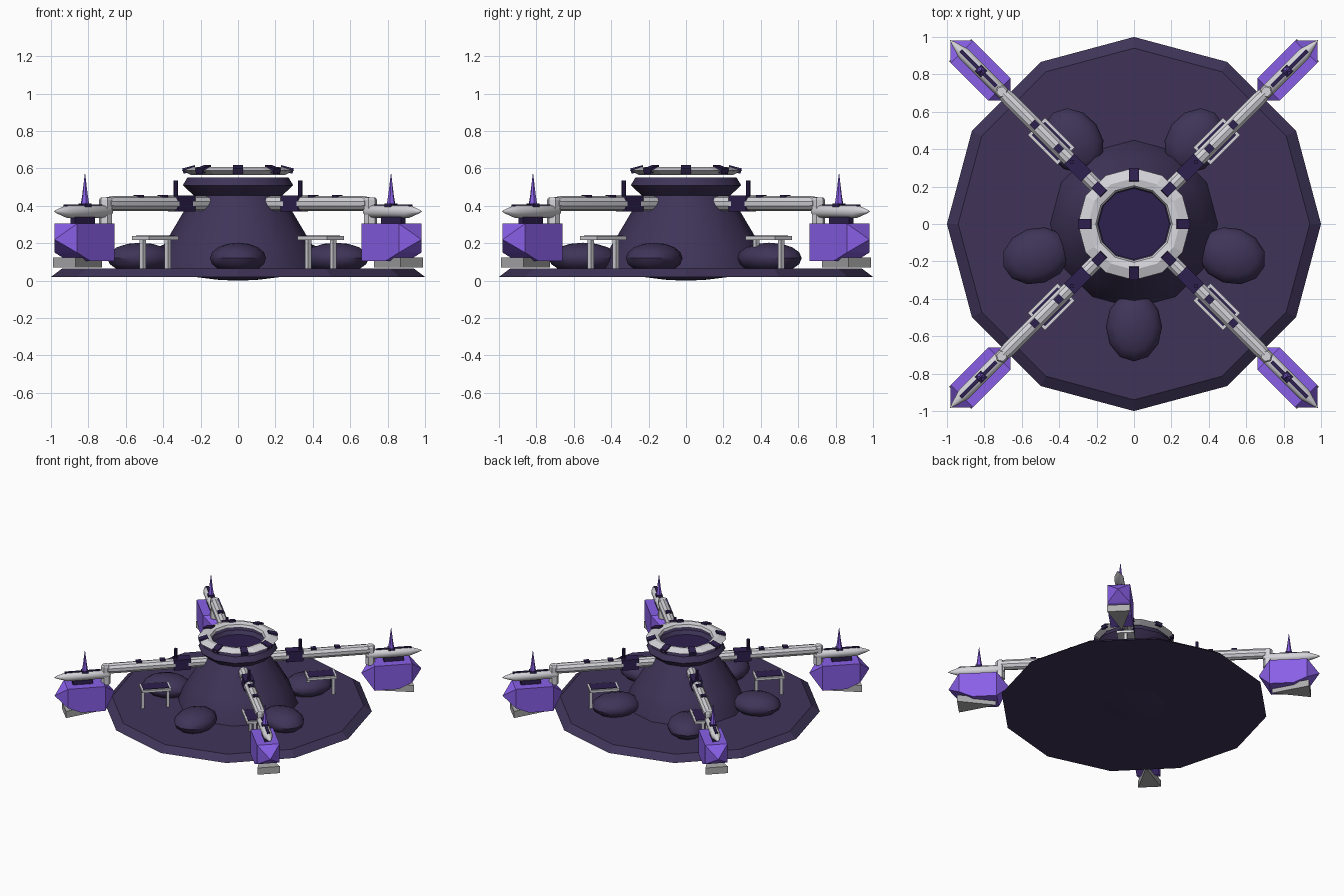
import bpy, bmesh, math
from mathutils import Matrix, Vector

if "Cube" in bpy.data.objects:
    bpy.data.objects.remove(bpy.data.objects["Cube"])


def material(name, rgb):
    m = bpy.data.materials.new(name)
    m.diffuse_color = (*rgb, 1)
    m.use_nodes = True
    m.node_tree.nodes["Principled BSDF"].inputs["Base Color"].default_value = m.diffuse_color
    return m


HULL = material("hull_purple", (0.05, 0.034, 0.098))
DARK = material("deep_purple", (0.027, 0.014, 0.075))
GLOW = material("bright_violet", (0.25, 0.115, 0.8))
PALE = material("pale_metal", (0.66, 0.66, 0.70))
STEEL = material("steel", (0.42, 0.42, 0.43))


def finish(name, bm, mat, xf=Matrix(), smooth=None):
    bmesh.ops.remove_doubles(bm, verts=bm.verts, dist=1e-5)
    bmesh.ops.recalc_face_normals(bm, faces=bm.faces)
    me = bpy.data.meshes.new(name)
    bm.to_mesh(me)
    bm.free()
    me.transform(xf)
    ob = bpy.data.objects.new(name, me)
    bpy.context.collection.objects.link(ob)
    me.materials.append(mat)
    if smooth:
        bpy.ops.object.select_all(action='DESELECT')
        ob.select_set(True)
        bpy.context.view_layer.objects.active = ob
        bpy.ops.object.shade_smooth_by_angle(angle=math.radians(smooth))
    return ob


def loft(name, rings, mat, xf=Matrix(), closed=False, smooth=None):
    """Skin equal-length rings of points; cap the ends unless closed."""
    bm = bmesh.new()
    vs = [[bm.verts.new(p) for p in r] for r in rings]
    n = len(vs[0])
    for i in range(len(vs) if closed else len(vs) - 1):
        a, b = vs[i], vs[(i + 1) % len(vs)]
        for j in range(n):
            k = (j + 1) % n
            bm.faces.new((a[j], a[k], b[k], b[j]))
    if not closed:
        bm.faces.new(vs[0])
        bm.faces.new(vs[-1])
    return finish(name, bm, mat, xf, smooth)


def lathe(name, profile, n, mat, xf=Matrix(), closed=False, smooth=None):
    rings = [[(max(r, 1e-3) * math.cos(2 * math.pi * k / n),
               max(r, 1e-3) * math.sin(2 * math.pi * k / n), z) for k in range(n)]
             for r, z in profile]
    return loft(name, rings, mat, xf, closed, smooth)


def box(name, lo, hi, mat, xf=Matrix()):
    bm = bmesh.new()
    bmesh.ops.create_cube(bm, size=1)
    lo, hi = Vector(lo), Vector(hi)
    for v in bm.verts:
        v.co = Vector(((lo[i] + hi[i]) / 2 + v.co[i] * (hi[i] - lo[i]) for i in range(3)))
    return finish(name, bm, mat, xf)


def rod(name, profile, z, n, mat, xf):
    """Lathe lying along local +x; profile is (radius, distance)."""
    lay = Matrix.Translation((0, 0, z)) @ Matrix.Rotation(math.pi / 2, 4, 'Y')
    return lathe(name, profile, n, mat, xf @ lay, smooth=35)


def spin(deg):
    return Matrix.Rotation(math.radians(deg), 4, 'Z')


# Base plate with shallow belly
lathe("base_plate", [(0.24, 0.02), (1.0, 0.02), (0.94, 0.065), (0.3, 0.066)], 12, HULL)
lathe("base_belly", [(0, 0), (0.1, 0.004), (0.24, 0.021)], 12, HULL, smooth=30)

# Central tower with collar and sunken mouth
lathe("tower", [(0.45, 0.06), (0.41, 0.17), (0.37, 0.235), (0.29, 0.37), (0.235, 0.455),
                (0.25, 0.468), (0.295, 0.51), (0.27, 0.552), (0.21, 0.552), (0.19, 0.52)],
      12, HULL, smooth=35)
lathe("mouth_floor", [(0.19, 0.515), (0.19, 0.524)], 12, DARK)

# Crown ring and its clamps
lathe("crown_ring", [(0.25, 0.565), (0.30, 0.588), (0.245, 0.608), (0.205, 0.60), (0.195, 0.58)],
      12, PALE, closed=True)
for k in range(8):
    tilt = Matrix.Translation((0.262, 0, 0.598)) @ Matrix.Rotation(math.radians(15), 4, 'Y')
    box("crown_clamp", (-0.035, -0.026, -0.018), (0.035, 0.026, 0.011), DARK, spin(45 * k) @ tilt)

# Five lobes around the tower foot
for k in range(5):
    bm = bmesh.new()
    bmesh.ops.create_uvsphere(bm, u_segments=12, v_segments=8, radius=1)
    place = Matrix.Translation((0.55, 0, 0.12)) @ Matrix.Diagonal((0.185, 0.15, 0.083, 1))
    finish("foot_lobe", bm, HULL, spin(-90 + 72 * k) @ place, 40)


def section(r, w, z0, z1):
    return [(r, -w, z0), (r, w, z0), (r, w, z1), (r, -w, z1)]


# Four diagonal arms, each with table and engine pod
for a in (45, 135, 225, 315):
    X = spin(a)
    # Arm
    rod("arm_root", [(0.036, 0.2), (0.04, 0.25), (0.04, 0.38)], 0.412, 10, PALE, X)
    box("arm_joint", (0.36, -0.038, 0.37), (0.49, 0.038, 0.455), DARK, X)
    lathe("arm_post", [(0.012, 0.45), (0.012, 0.535)], 8, DARK,
          X @ Matrix.Translation((0.47, 0, 0)))
    rod("arm_tube", [(0.04, 0.48), (0.04, 0.95), (0.035, 0.99)], 0.412, 10, PALE, X)
    for r in (0.57, 0.75):
        box("arm_clip", (r - 0.02, -0.02, 0.44), (r + 0.02, 0.02, 0.459), DARK, X)
    lathe("arm_elbow", [(0.036, 0.29), (0.036, 0.435), (0.028, 0.445)], 6, PALE,
          X @ Matrix.Translation((1.0, 0, 0)))

    # Table below the arm
    box("table_frame", (0.513, -0.065, 0.218), (0.738, 0.065, 0.238), PALE, X)
    box("table_top", (0.528, -0.05, 0.23), (0.723, 0.05, 0.242), DARK, X)
    for r in (0.53, 0.72):
        box("table_leg", (r - 0.012, -0.012, 0.06), (r + 0.012, 0.012, 0.22), PALE, X)

    # Engine pod with pointed ends, and tail wedge
    loft("pod_body", [section(0.933, 0.001, 0.219, 0.221), section(1.018, 0.085, 0.105, 0.305),
                      section(1.2, 0.085, 0.105, 0.305), section(1.301, 0.085, 0.15, 0.305),
                      section(1.385, 0.001, 0.219, 0.221)], GLOW, X)
    tri = ((1.03, 0), (1.315, -0.085), (1.315, 0.085))
    loft("pod_wedge", [[(r, t, z) for r, t in tri] for z in (0.07, 0.125)], STEEL, X)
    box("pod_strut", (1.1, -0.018, 0.29), (1.25, 0.018, 0.35), DARK, X)

    # Nacelle on top with slot and spike
    rod("nacelle", [(0.02, 0.965), (0.036, 0.99), (0.036, 1.29), (0.012, 1.365), (0, 1.39)],
        0.37, 10, PALE, X)
    box("nacelle_slot", (1.04, -0.01, 0.39), (1.31, 0.01, 0.408), DARK, X)
    box("spike_base", (1.133, -0.024, 0.385), (1.181, 0.024, 0.412), DARK, X)
    lathe("spike", [(0.024, 0.405), (0.015, 0.46), (0, 0.572)], 6, GLOW,
          X @ Matrix.Translation((1.157, 0, 0)))
